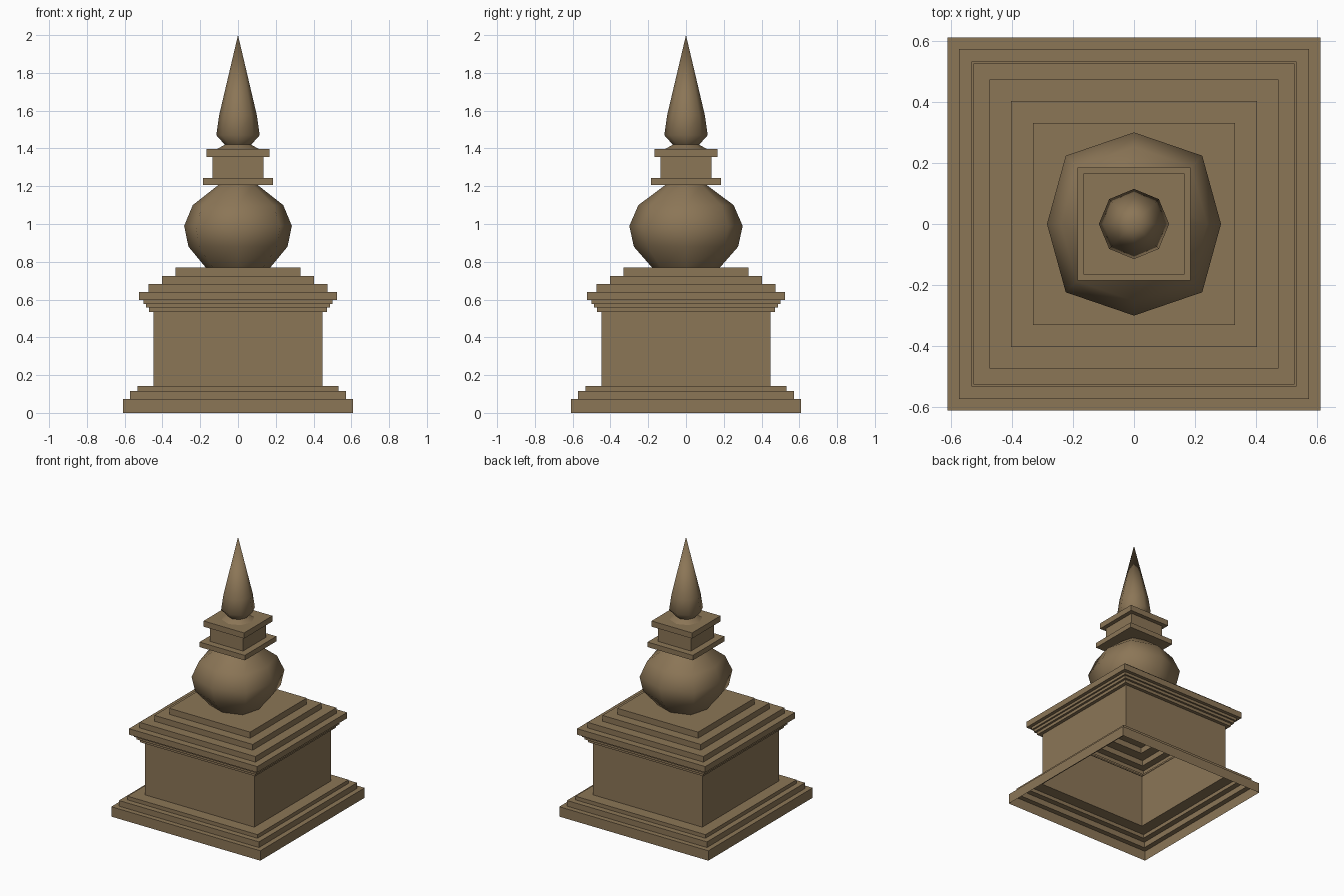
import bpy, bmesh, math

if "Cube" in bpy.data.objects:
    bpy.data.objects.remove(bpy.data.objects["Cube"])

stone = bpy.data.materials.new("weathered_brown_stone")
stone.diffuse_color = (0.26, 0.18, 0.094, 1)
stone.use_nodes = True
stone.node_tree.nodes["Principled BSDF"].inputs["Base Color"].default_value = stone.diffuse_color

# horizontal ring shapes at unit radius
SQUARE = [(1, -1), (1, 1), (-1, 1), (-1, -1)]
OCTAGON = [(math.cos(i * math.pi / 4), math.sin(i * math.pi / 4)) for i in range(8)]
BULB = [(0.95, 0), (0.745, 0.745), (0, 1), (-0.745, 0.745),
        (-0.95, 0), (-0.745, -0.745), (0, -1), (0.745, -0.745)]


def stack(name, shape, profile, cap_bottom=True, cap_top=True, smooth=0):
    """Loft a ring shape through (radius, height) pairs; radius 0 makes a tip."""
    bm = bmesh.new()
    rings = []
    for r, z in profile:
        if r == 0:
            rings.append([bm.verts.new((0, 0, z))] * len(shape))
        else:
            rings.append([bm.verts.new((x * r, y * r, z)) for x, y in shape])
    n = len(shape)
    for a, b in zip(rings, rings[1:]):
        for i in range(n):
            j = (i + 1) % n
            if b[0] is b[1]:
                bm.faces.new((a[i], a[j], b[0]))
            else:
                bm.faces.new((a[i], a[j], b[j], b[i]))
    if cap_bottom:
        bm.faces.new(rings[0][::-1])
    if cap_top:
        bm.faces.new(rings[-1])
    mesh = bpy.data.meshes.new(name)
    bm.to_mesh(mesh)
    bm.free()
    mesh.materials.append(stone)
    obj = bpy.data.objects.new(name, mesh)
    bpy.context.collection.objects.link(obj)
    if smooth:
        bpy.ops.object.select_all(action='DESELECT')
        obj.select_set(True)
        bpy.context.view_layer.objects.active = obj
        bpy.ops.object.shade_smooth_by_angle(angle=math.radians(smooth))
    return obj


# stepped pedestal: an open-bottomed hollow shell
stack("pedestal", SQUARE, [
    (0.61, 0), (0.61, 0.073), (0.573, 0.073), (0.573, 0.115),
    (0.532, 0.115), (0.532, 0.142), (0.447, 0.142), (0.447, 0.535),
    (0.472, 0.535), (0.472, 0.557), (0.488, 0.557), (0.488, 0.577),
    (0.50, 0.577), (0.50, 0.597), (0.525, 0.597), (0.525, 0.641),
    (0.474, 0.641), (0.474, 0.682), (0.402, 0.682), (0.402, 0.725),
    (0.331, 0.725), (0.331, 0.77)], cap_bottom=False)

# faceted bulb
stack("bulb", BULB, [
    (0.18, 0.77), (0.276, 0.88), (0.30, 0.99), (0.252, 1.10), (0.11, 1.206)],
    cap_bottom=False, cap_top=False, smooth=60)

# square neck with a plate below and above
stack("neck", SQUARE, [
    (0.185, 1.206), (0.185, 1.243), (0.136, 1.243), (0.136, 1.355),
    (0.166, 1.355), (0.166, 1.397)])

# spire with a small flared foot
stack("spire", OCTAGON, [
    (0.11, 1.397), (0.07, 1.42), (0.115, 1.47), (0.10, 1.575), (0, 2.0)],
    cap_bottom=False, cap_top=False, smooth=50)
